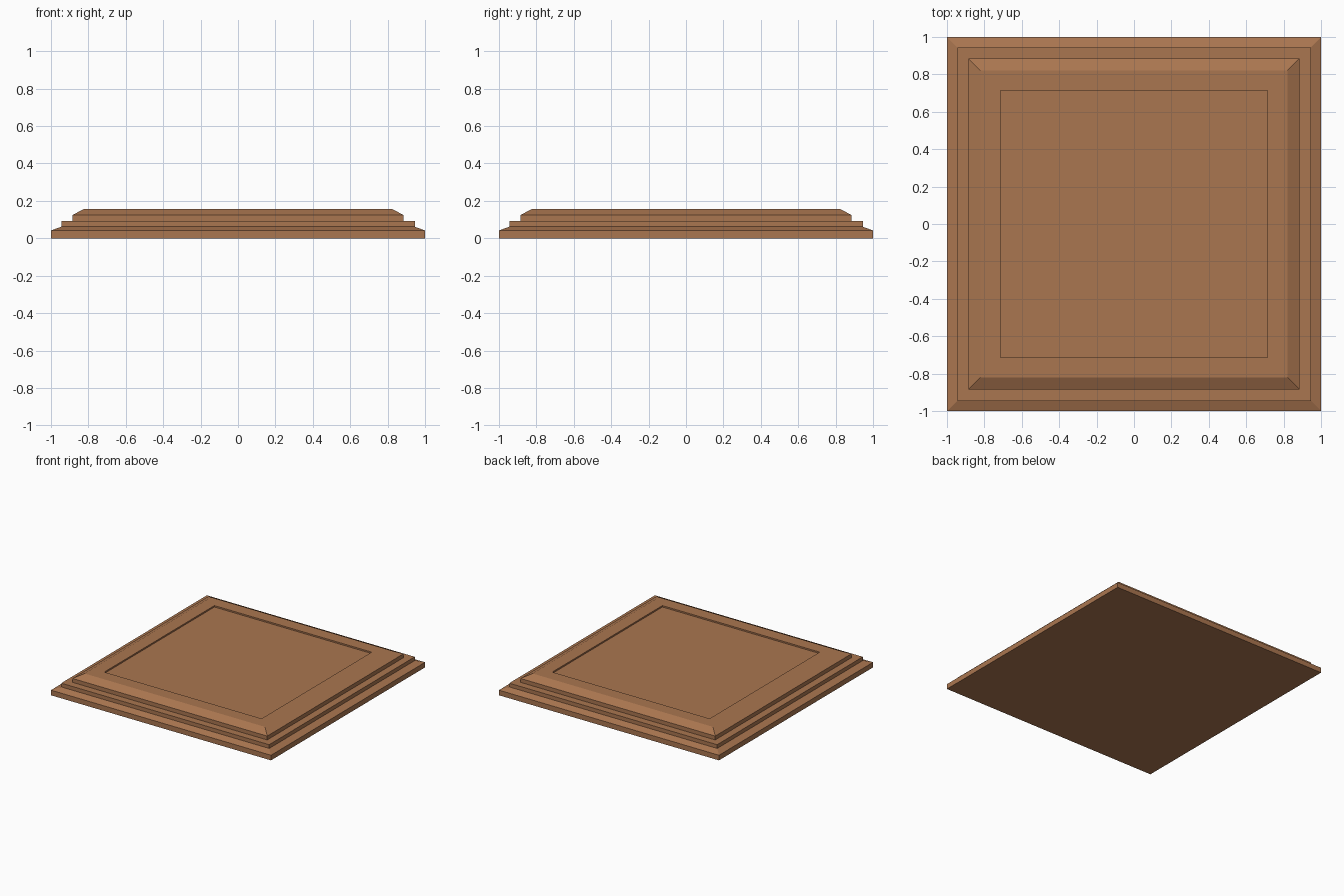
import bpy, bmesh

if "Cube" in bpy.data.objects:
    bpy.data.objects.remove(bpy.data.objects["Cube"])

# Single warm brown wood colour
wood = bpy.data.materials.new("brown_wood")
wood.diffuse_color = (0.402, 0.181, 0.08, 1)
wood.use_nodes = True
wood.node_tree.nodes["Principled BSDF"].inputs["Base Color"].default_value = wood.diffuse_color

# Stepped moulding profile: (half width, height), from the foot to the recessed panel
profile = [
    (1.0, 0.0), (1.0, 0.042), (0.945, 0.062),     # bevelled foot
    (0.945, 0.093), (0.885, 0.093),               # middle step
    (0.885, 0.125), (0.82, 0.158),                # bevelled upper tier
    (0.715, 0.158), (0.715, 0.146),               # rim and recess wall
]

bm = bmesh.new()
rings = [[bm.verts.new((sx * r, sy * r, z))
          for sx, sy in ((-1, -1), (1, -1), (1, 1), (-1, 1))]
         for r, z in profile]

# Bridge consecutive square rings
for low, high in zip(rings, rings[1:]):
    for i in range(4):
        j = (i + 1) % 4
        bm.faces.new((low[i], low[j], high[j], high[i]))

# Underside and recessed panel floor
bm.faces.new(rings[0][::-1])
bm.faces.new(rings[-1])

bmesh.ops.recalc_face_normals(bm, faces=bm.faces)
mesh = bpy.data.meshes.new("stepped_plinth")
bm.to_mesh(mesh)
bm.free()
mesh.materials.append(wood)
plinth = bpy.data.objects.new("stepped_plinth", mesh)
bpy.context.collection.objects.link(plinth)
